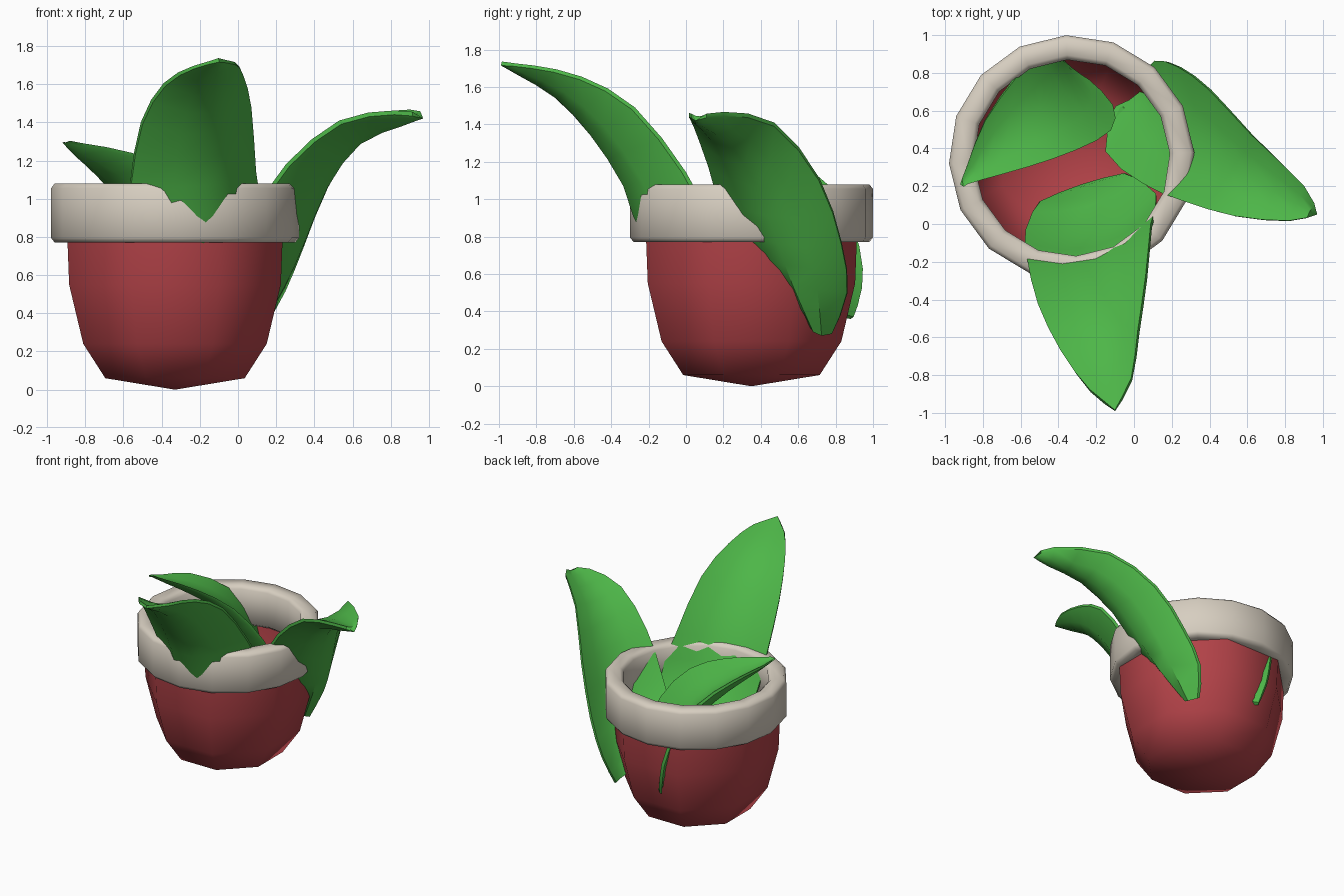
import bpy, math
from mathutils import Vector

if "Cube" in bpy.data.objects:
    bpy.data.objects.remove(bpy.data.objects["Cube"])

CX, CY = -0.33, 0.35


def material(name, rgb):
    m = bpy.data.materials.new(name)
    m.diffuse_color = (*rgb, 1)
    m.use_nodes = True
    m.node_tree.nodes["Principled BSDF"].inputs["Base Color"].default_value = m.diffuse_color
    return m


red = material("pot red", (0.45, 0.055, 0.065))
cream = material("rim cream", (0.68, 0.62, 0.53))
green = material("leaf green", (0.075, 0.47, 0.065))


def make(name, verts, faces, mat, angle):
    me = bpy.data.meshes.new(name)
    me.from_pydata(verts, [], faces)
    ob = bpy.data.objects.new(name, me)
    bpy.context.collection.objects.link(ob)
    me.materials.append(mat)
    bpy.ops.object.select_all(action='DESELECT')
    ob.select_set(True)
    bpy.context.view_layer.objects.active = ob
    bpy.ops.object.mode_set(mode='EDIT')
    bpy.ops.mesh.select_all(action='SELECT')
    bpy.ops.mesh.remove_doubles(threshold=0.0005)
    bpy.ops.mesh.normals_make_consistent(inside=False)
    bpy.ops.object.mode_set(mode='OBJECT')
    bpy.ops.object.shade_smooth_by_angle(angle=math.radians(angle))
    return ob


def lathe(name, profile, mat, sides, phase, closed):
    verts, faces, k = [], [], len(profile)
    for i in range(sides):
        a = 2 * math.pi * i / sides + math.radians(phase)
        verts += [(CX + r * math.cos(a), CY + r * math.sin(a), z) for r, z in profile]
    for i in range(sides):
        p, q = i * k, (i + 1) % sides * k
        for j in range(k if closed else k - 1):
            n = (j + 1) % k
            faces.append((p + j, q + j, q + n, p + n))
    return make(name, verts, faces, mat, 60)


# Open eight-sided cup and the heavy ring around its mouth
lathe("pot_body", [(0, 0), (0.395, 0.06), (0.52, 0.24), (0.60, 0.55), (0.61, 0.79)],
      red, 8, 22.5, False)
lathe("pot_rim", [(0.55, 0.77), (0.63, 0.77), (0.65, 0.795), (0.65, 1.055), (0.63, 1.08),
                  (0.545, 1.08), (0.52, 1.055), (0.52, 0.795)], cream, 16, 2.6, True)


def spline(p, t):
    i = min(int(t), len(p) - 2)
    f = t - i
    a, b, c, d = p[max(i - 1, 0)], p[i], p[i + 1], p[min(i + 2, len(p) - 1)]
    return 0.5 * (2 * b + (c - a) * f + (2 * a - 5 * b + 4 * c - d) * f * f
                  + (3 * b - a - 3 * c + d) * f ** 3)


# Leaf: deep keeled underside and a flatter upper face, thin at the edges
def leaf(name, edge_a, spine, edge_b, tip):
    lines = [[Vector(p) for p in line + [tip]] for line in (edge_a, spine, edge_b)]
    rows, cols = 2 * (len(lines[0]) - 1), 4
    under, upper, faces = [], [], []
    for r in range(rows + 1):
        a, s, b = [spline(line, r / 2) for line in lines]
        lift = (a + b) / 2 - s
        for c in range(cols + 1):
            u = c / cols * 2 - 1
            p = s * (1 - u * u) + a * (u * u - u) / 2 + b * (u * u + u) / 2
            under.append(p)
            upper.append(p + lift * 0.55 * (1 - u * u) + lift.normalized() * 0.022)
    w, n = cols + 1, len(under)
    for r in range(rows):
        for c in range(cols):
            i = r * w + c
            quad = (i, i + 1, i + 1 + w, i + w)
            faces += [quad, tuple(v + n for v in reversed(quad))]
        for i in (r * w, r * w + cols):
            faces.append((i, i + w, i + w + n, i + n))
    for c in range(cols):
        for i in (c, rows * w + c):
            faces.append((i, i + 1, i + 1 + n, i + n))
    make(name, under + upper, faces, green, 40)


leaf("front_leaf",
     [(-.50, .12, .50), (-.57, -.05, .80), (-.56, -.20, 1.07), (-.50, -.44, 1.39),
      (-.38, -.68, 1.59), (-.23, -.89, 1.68)],
     [(-.28, .21, .43), (-.18, -.20, .74), (-.16, -.335, 1.07), (-.14, -.51, 1.34),
      (-.125, -.69, 1.535), (-.11, -.89, 1.66)],
     [(-.05, .27, .52), (.12, .14, .82), (.095, -.02, 1.14), (.07, -.29, 1.48),
      (.03, -.57, 1.64), (-.01, -.83, 1.70)],
     (-.10, -.99, 1.715))
leaf("right_leaf",
     [(-.08, .62, .42), (-.13, .38, .62), (.07, .21, .88), (.27, .12, 1.17),
      (.54, .04, 1.39), (.82, .015, 1.44)],
     [(.10, .68, .29), (.245, .57, .54), (.345, .49, .76), (.47, .38, 1.06),
      (.64, .24, 1.285), (.86, .10, 1.38)],
     [(.07, .78, .28), (.13, .86, .50), (.25, .83, .76), (.41, .71, 1.10),
      (.63, .47, 1.39), (.90, .20, 1.445)],
     (.97, .05, 1.42))
leaf("left_leaf",
     [(-.25, .75, .42), (-.13, .62, .62), (-.14, .49, .88), (-.32, .39, 1.11),
      (-.56, .31, 1.22), (-.80, .245, 1.27)],
     [(-.34, .80, .38), (-.38, .72, .54), (-.45, .66, .74), (-.55, .58, .94),
      (-.68, .47, 1.09), (-.83, .31, 1.215)],
     [(-.41, .88, .36), (-.45, .93, .52), (-.50, .92, .74), (-.63, .78, 1.04),
      (-.79, .55, 1.20), (-.88, .32, 1.255)],
     (-.92, .21, 1.295))
